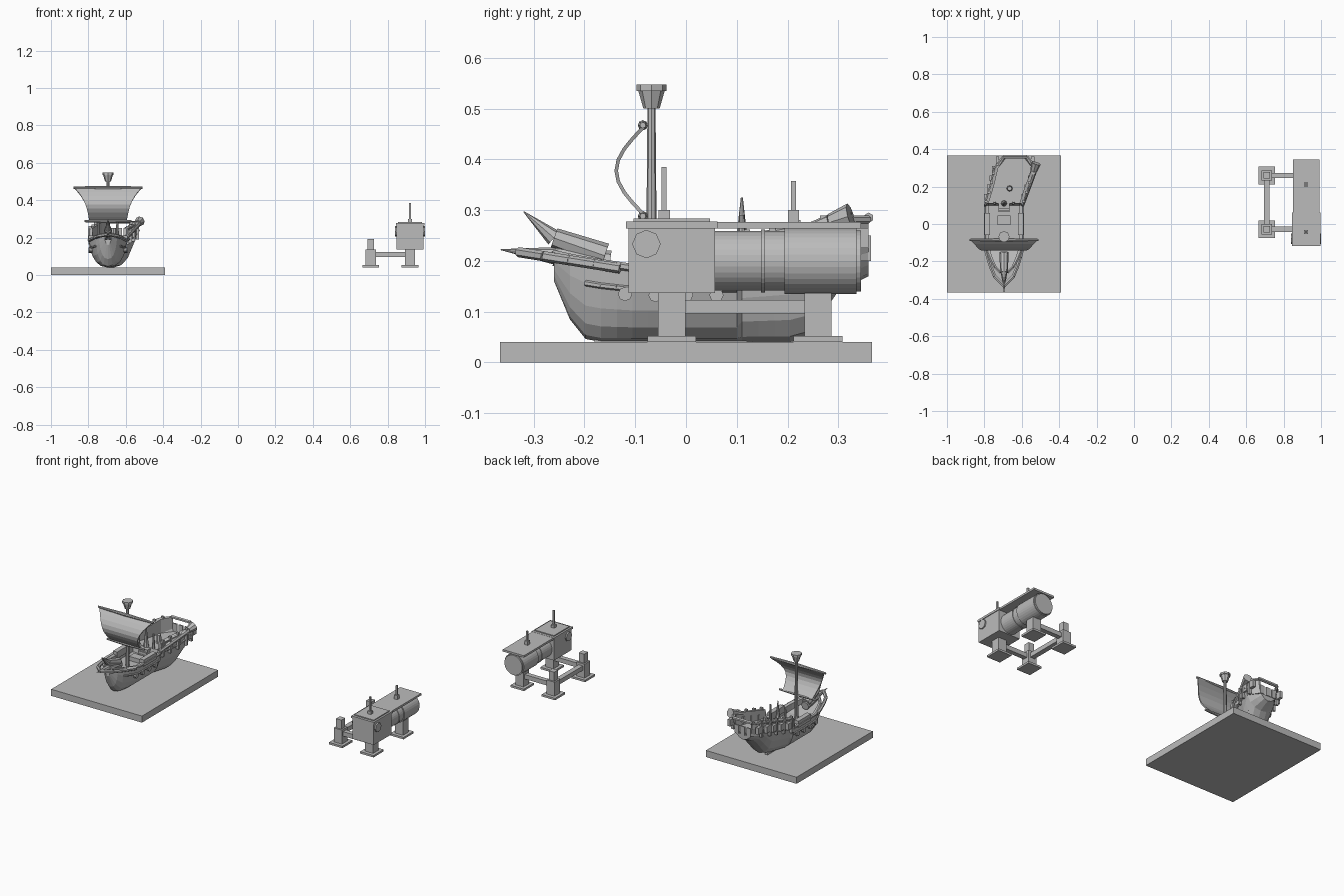
import bpy, bmesh, math
from mathutils import Vector

if "Cube" in bpy.data.objects:
    bpy.data.objects.remove(bpy.data.objects["Cube"], do_unlink=True)

grey = bpy.data.materials.new("plain_grey")
grey.use_nodes = True
colour = (0.5, 0.5, 0.5, 1)
grey.diffuse_color = colour
grey.node_tree.nodes["Principled BSDF"].inputs["Base Color"].default_value = colour


def finish(name, bm):
    bmesh.ops.recalc_face_normals(bm, faces=bm.faces)
    mesh = bpy.data.meshes.new(name)
    bm.to_mesh(mesh)
    bm.free()
    mesh.materials.append(grey)
    ob = bpy.data.objects.new(name, mesh)
    bpy.context.collection.objects.link(ob)
    return ob


def block(name, x, y, bottom, top, half_x, half_y):
    """Upright block around a point, between two heights."""
    bm = bmesh.new()
    bmesh.ops.create_cube(bm, size=2)
    for v in bm.verts:
        height = top if v.co.z > 0 else bottom
        v.co = (x + half_x * v.co.x, y + half_y * v.co.y, height)
    return finish(name, bm)


def rod(name, start, end, start_radius, end_radius, sides=8):
    """Straight or tapered rod between two points."""
    a, b = Vector(start), Vector(end)
    bm = bmesh.new()
    bmesh.ops.create_cone(bm, cap_ends=True, segments=sides, radius1=start_radius,
                          radius2=end_radius, depth=(b - a).length)
    turn = (b - a).to_track_quat('Z', 'Y')
    for v in bm.verts:
        v.co = turn @ v.co + (a + b) / 2
    return finish(name, bm)


def path(name, points, radius):
    """Six-sided rail along a path."""
    for a, b in zip(points, points[1:]):
        rod(name, a, b, radius, radius, sides=6)


def loft(name, rings):
    """Skin closed rings of points and cap both ends."""
    bm = bmesh.new()
    loops = [[bm.verts.new(p) for p in ring] for ring in rings]
    for a, b in zip(loops, loops[1:]):
        for i in range(len(a)):
            bm.faces.new((a[i - 1], a[i], b[i], b[i - 1]))
    bm.faces.new(loops[0])
    bm.faces.new(loops[-1])
    return finish(name, bm)


def ramp(value, low, high):
    """Rise from zero to one between two limits."""
    return min(1, max(0, (value - low) / (high - low)))


# Display base
slab_top = 0.04
ship_x = -0.695
block("base_slab", ship_x, 0, 0, slab_top, 0.305, 0.366)

# Hull shape rules along its length
bow, stern, castle = -0.26, 0.36, 0.11


def middle(y):
    return ship_x + 0.06 * ramp(y, castle, 0.3)


def half_width(y):
    bow_taper = math.sqrt(ramp(y, bow - 0.005, -0.11))
    stern_taper = 1 - ramp(y, 0.3, 0.4) * 0.7
    return 0.1 * bow_taper * stern_taper * (1 + 0.1 * ramp(y, 0.2, 0.3))


def keel(y):
    bow_rise = (1 - ramp(y, bow, -0.18)) ** 2
    return slab_top + 0.12 * bow_rise + 0.1 * ramp(y, 0.23, 0.3) + 0.03 * ramp(y, 0.3, stern)


def deck(y):
    return 0.15 + 0.05 * ramp(y, castle - 0.01, castle) + 0.04 * ramp(-y, 0.1, -bow)


def rim(y):
    return 0.19 + 0.06 * ramp(y, castle - 0.01, castle) + 0.035 * ramp(y, castle, 0.3) + 0.025 * ramp(-y, 0.1, -bow)


def hull_point(y, side, lift):
    """Point on the hull side; lift runs from keel (0) to rim (1)."""
    angle = lift * math.pi / 2
    return (middle(y) + side * half_width(y) * math.sin(angle) ** 0.85,
            y, rim(y) - (rim(y) - keel(y)) * math.cos(angle))


def section(y):
    steps = [i / 5 for i in range(6)]
    inner = 0.83 * half_width(y)
    right = [hull_point(y, 1, s) for s in steps]
    left = [hull_point(y, -1, s) for s in reversed(steps[1:])]
    well = [(middle(y) + inner * a, y, z(y)) for a, z in
            ((1, rim), (1, deck), (-1, deck), (-1, rim))]
    return right + well + left


count = 20
stations = sorted([bow + (stern - bow) * i / count for i in range(count + 1)]
                  + [castle - 0.01, castle])
loft("hull", [section(y) for y in stations])
block("keel", ship_x, 0.02, slab_top, 0.055, 0.008, 0.2)

# Rails, ports, gallery and bow cheeks on both sides
for side in (-1, 1):
    path("rim_rail", [hull_point(y, side, 0.98) for y in stations], 0.008)
    path("side_wale", [hull_point(y, side, 0.8) for y in stations[2:-1]], 0.006)
    for i in range(4):
        x, y, z = hull_point(-0.12 + 0.06 * i, side, 0.75)
        rod("gun_port", (x - side * 0.01, y, z), (x + side * 0.01, y, z), 0.014, 0.014)
    for i in range(5):
        y = 0.12 + 0.05 * i
        x = middle(y) + side * half_width(y)
        block("gallery_post", x, y, rim(y) - 0.09, rim(y) + 0.01, 0.008, 0.006)
        block("gallery_window", x, y + 0.025, rim(y) - 0.06, rim(y) - 0.02, 0.009, 0.015)
    block("waist_barrier", ship_x + side * 0.09, 0, 0.17, 0.21, 0.014, 0.06)
    path("bow_rail", [(ship_x + side * 0.1 * math.sqrt(1 - i / 4), -0.13 - 0.05 * i, 0.185 + 0.008 * i)
                      for i in range(5)], 0.01)
    peg_x = ship_x + side * 0.05
    rod("deck_peg", (peg_x, castle, 0.2), (peg_x, castle, 0.29), 0.009, 0.005)

# Stern wall
stern_x = middle(stern)
for i in (-1, 0, 1):
    block("stern_window", stern_x + 0.04 * i, stern, 0.2, 0.25, 0.014, 0.004)
path("stern_rail", [hull_point(stern, side, 1) for side in (-1, 1)], 0.01)

# Deck fittings
block("hatch", ship_x, 0.02, 0.15, 0.175, 0.035, 0.025)
for i in range(3):
    block("deck_step", ship_x, 0.09 + 0.008 * i, 0.15, 0.165 + 0.016 * i, 0.03, 0.025)
rod("deck_cone", (ship_x, castle, 0.2), (ship_x, castle, 0.325), 0.016, 0.002)
rod("capstan", (ship_x + 0.03, 0.19, 0.2), (ship_x + 0.03, 0.19, 0.25), 0.016, 0.012)

# Bow spikes, each a thick root and a pointed tip
for name, start, joint, tip in (("lower", (-0.15, 0.195), (-0.26, 0.21), (-0.365, 0.222)),
                                ("upper", (-0.16, 0.21), (-0.26, 0.245), (-0.32, 0.297))):
    start, joint, tip = [(ship_x, *p) for p in (start, joint, tip)]
    rod(name + "_spike_root", start, joint, 0.025, 0.02)
    rod(name + "_spike", joint, tip, 0.017, 0.001)

# Stern cannon
breech, neck, muzzle = (-0.6, 0.1, 0.2), (-0.535, 0.285, 0.275), (-0.525, 0.325, 0.287)
rod("cannon_barrel", breech, neck, 0.013, 0.017)
rod("cannon_muzzle", neck, muzzle, 0.018, 0.027)

# Mast and lookout
mast_y, lookout_floor, lookout_top = -0.068, 0.5, 0.535
levels = [(ship_x, mast_y, z) for z in (0.15, lookout_floor, lookout_top, 0.547)]
rod("mast", levels[0], levels[1], 0.011, 0.008)
rod("lookout", levels[1], levels[2], 0.016, 0.026)
rod("lookout_rim", levels[2], levels[3], 0.03, 0.03)

# Yards and billowing sail, narrow at the foot
sail_y, foot, head = -0.085, 0.288, 0.467
for name, z, reach in (("upper_yard", head, 0.185), ("lower_yard", foot, 0.125)):
    for side in (-1, 1):
        rod(name, (ship_x, sail_y, z), (ship_x + side * reach, sail_y, z), 0.01, 0.006)
bm = bmesh.new()
rows, grid = 8, []
for i in range(rows + 1):
    t = i / rows
    half = 0.1 + 0.03 * t + 0.05 * t ** 3
    y = sail_y - 0.056 * math.sin(math.pi * t)
    z = foot + (head - foot) * t
    grid.append([bm.verts.new((ship_x + side * half, y, z)) for side in (-1, 1)])
for a, b in zip(grid, grid[1:]):
    bm.faces.new((a[0], a[1], b[1], b[0]))
sail = finish("sail", bm)
sail.modifiers.new("thickness", 'SOLIDIFY').thickness = 0.007

# Machine housing and lids
machine_x, front_y, roof = 0.92, -0.028, 0.277
block("housing", machine_x, front_y, 0.137, roof - 0.005, 0.072, 0.085)
block("lid", machine_x, front_y, roof - 0.013, roof, 0.076, 0.09)
block("lid_panel", machine_x, front_y, roof, roof + 0.006, 0.065, 0.075)
block("rear_lid", machine_x, 0.2, roof - 0.013, roof - 0.001, 0.071, 0.145)
for side in (-1, 1):
    x = machine_x + side * 0.07
    rod("side_cap", (x, -0.078, 0.233), (x + side * 0.01, -0.078, 0.233), 0.028, 0.028)

# Drum lying behind the housing
for name, start, end, radius in (("drum", 0.05, 0.2, 0.059), ("drum_band", 0.148, 0.156, 0.062),
                                 ("drum_end", 0.194, 0.336, 0.065), ("drum_cap", 0.336, 0.345, 0.06)):
    rod(name, (machine_x, start, 0.2), (machine_x, end, 0.2), radius, radius, sides=32)

# Upright roof rods
for y, top in ((-0.043, 0.385), (0.212, 0.357)):
    block("rod_base", machine_x, y, roof - 0.005, 0.3, 0.011, 0.011)
    block("roof_rod", machine_x, y, 0.3, top, 0.005, 0.005)

# Legs, feet and braces
outer_x, foot_top, brace = 0.71, 0.052, (0.096, 0.123)
for y in (front_y, 0.26):
    for x in (machine_x, outer_x):
        block("foot", x, y, slab_top, foot_top, 0.045, 0.048)
        block("leg", x, y, foot_top, 0.137, 0.027, 0.027)
    block("outer_post", outer_x, y, 0.137, 0.192, 0.018, 0.018)
    block("cross_brace", (machine_x + outer_x) / 2, y, *brace, 0.1, 0.014)
block("long_brace", outer_x, (front_y + 0.26) / 2, *brace, 0.015, 0.13)
